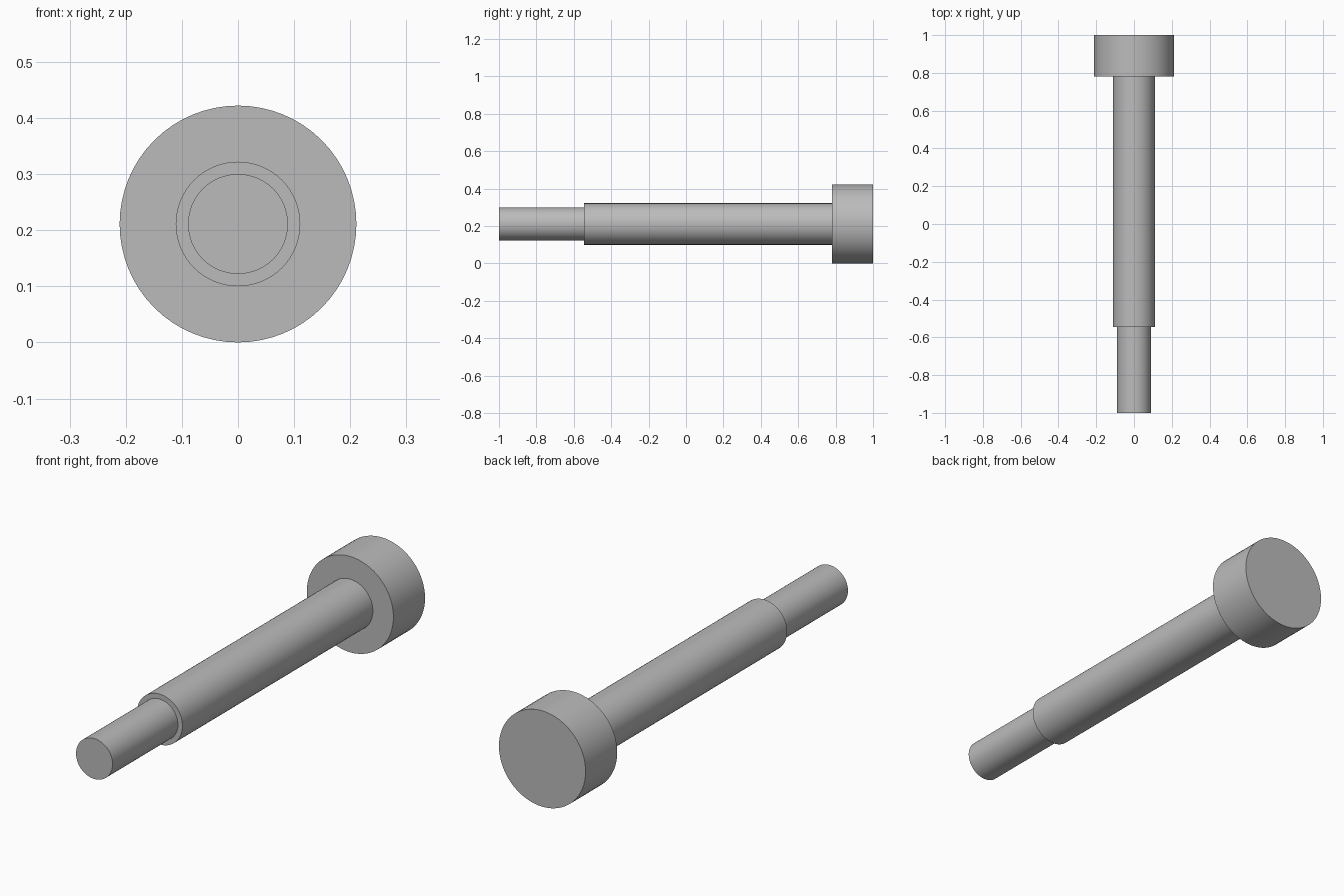
import bpy
import bmesh
from math import cos, sin, tau, radians

SEGMENTS = 64
TIP_R, SHAFT_R, HEAD_R = 0.089, 0.111, 0.211
FRONT, STEP, COLLAR, BACK = -1.0, -0.545, 0.78, 1.0

default = bpy.data.objects.get("Cube")
if default:
    bpy.data.objects.remove(default, do_unlink=True)

steel = bpy.data.materials.new("grey_steel")
steel.use_nodes = True
colour = (0.5, 0.5, 0.5, 1.0)
steel.diffuse_color = colour
steel.node_tree.nodes["Principled BSDF"].inputs["Base Color"].default_value = colour


def turned_part(name, profile, front_cap=False, back_cap=False):
    """Revolve (radius, y) points, listed front to back, about the pin axis."""
    bm = bmesh.new()
    angles = [tau * i / SEGMENTS for i in range(SEGMENTS)]
    rings = [[bm.verts.new((r * cos(a), y, HEAD_R + r * sin(a))) for a in angles]
             for r, y in profile]
    for near, far in zip(rings, rings[1:]):
        for i in range(SEGMENTS):
            j = (i + 1) % SEGMENTS
            bm.faces.new((near[i], far[i], far[j], near[j]))
    if front_cap:
        bm.faces.new(rings[0])
    if back_cap:
        bm.faces.new(rings[-1][::-1])
    mesh = bpy.data.meshes.new(name)
    bm.to_mesh(mesh)
    bm.free()
    mesh.materials.append(steel)
    obj = bpy.data.objects.new(name, mesh)
    bpy.context.collection.objects.link(obj)
    bpy.ops.object.select_all(action="DESELECT")
    obj.select_set(True)
    bpy.context.view_layer.objects.active = obj
    bpy.ops.object.shade_smooth_by_angle(angle=radians(30))
    return obj


# Narrow tip at the front
turned_part("tip", [(TIP_R, FRONT), (TIP_R, STEP)], front_cap=True)

# Main shaft with its small front shoulder
turned_part("shaft", [(TIP_R, STEP), (SHAFT_R, STEP), (SHAFT_R, COLLAR)])

# Wide head with its front shoulder and flat back
turned_part("head", [(SHAFT_R, COLLAR), (HEAD_R, COLLAR), (HEAD_R, BACK)], back_cap=True)
